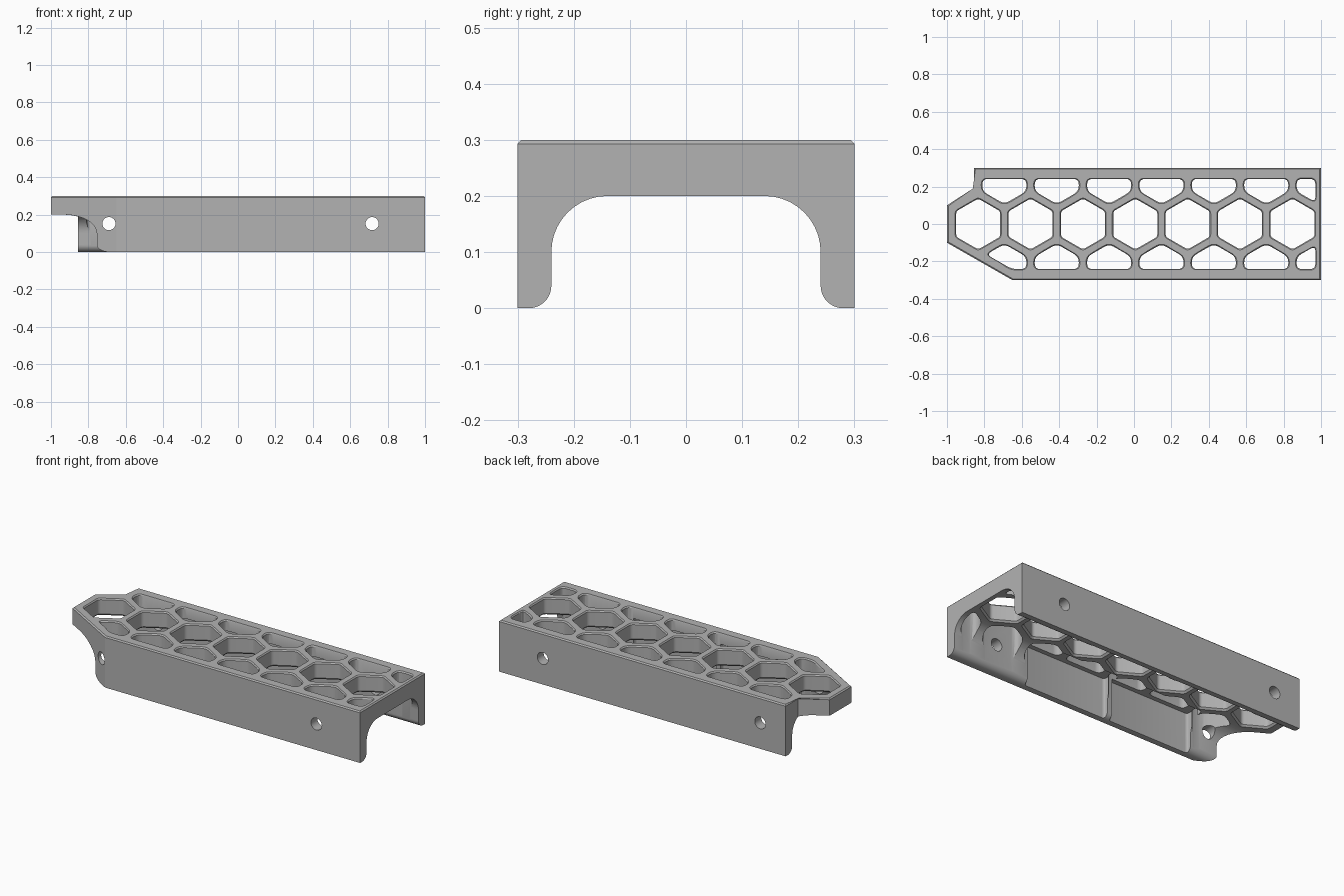
import bpy, bmesh, math
from mathutils import Vector

cube = bpy.data.objects.get("Cube")
if cube:
    bpy.data.objects.remove(cube)

grey = bpy.data.materials.new("matte_grey")
grey.use_nodes = True
grey.diffuse_color = (0.45, 0.45, 0.45, 1)
grey.node_tree.nodes["Principled BSDF"].inputs["Base Color"].default_value = (0.45, 0.45, 0.45, 1)


def loft(bm, rings):
    """Closed solid through rings of equal point count."""
    loops = [[bm.verts.new(p) for p in ring] for ring in rings]
    for a, b in zip(loops, loops[1:]):
        for i in range(len(a)):
            j = (i + 1) % len(a)
            bm.faces.new((a[i], a[j], b[j], b[i]))
    bm.faces.new(loops[0][::-1])
    bm.faces.new(loops[-1])


def finish(bm, name):
    bmesh.ops.recalc_face_normals(bm, faces=bm.faces)
    mesh = bpy.data.meshes.new(name)
    bm.to_mesh(mesh)
    bm.free()
    mesh.materials.append(grey)
    ob = bpy.data.objects.new(name, mesh)
    bpy.context.collection.objects.link(ob)
    return ob


def arc(cy, cz, r, start, end, n=10):
    angles = [math.radians(start + (end - start) * i / n) for i in range(n + 1)]
    return [(cy + r * math.cos(a), cz + r * math.sin(a)) for a in angles]


def clip(poly, normal, limit):
    """Keep the part of a convex polygon where p . normal <= limit."""
    out = []
    for a, b in zip(poly, poly[1:] + poly[:1]):
        da, db = a.dot(normal) - limit, b.dot(normal) - limit
        if da <= 0:
            out.append(a)
        if da * db < 0:
            out.append(a.lerp(b, da / (da - db)))
    return out


def soften(poly, r, n=4):
    """Round the corners of a polygon."""
    out = []
    for i, p in enumerate(poly):
        a, b = poly[i - 1] - p, poly[(i + 1) % len(poly)] - p
        pa = p + a.normalized() * min(r, a.length * 0.45)
        pb = p + b.normalized() * min(r, b.length * 0.45)
        out += [pa.lerp(p, k / n).lerp(p.lerp(pb, k / n), k / n) for k in range(n + 1)]
    return out


def hexagon(x, y, r=0.136):
    return [Vector((x + r * math.sin(k * math.pi / 3), y + r * math.cos(k * math.pi / 3)))
            for k in range(6)]


def cell_rings(poly, levels):
    """Rings for a cell cutter; levels are (height, outward flare)."""
    c = sum(poly, Vector((0, 0))) / len(poly)
    return [[(*(p + (p - c).normalized() * flare), z) for p in poly] for z, flare in levels]


# Body: outline extruded, with a small chamfer round the top
outline = [(-1, -0.1), (-0.65, -0.3), (1, -0.3), (1, 0.3), (-0.855, 0.3), (-0.855, 0.185), (-1, 0.1)]
bm = bmesh.new()
loft(bm, [[(x, y, z) for x, y in outline] for z in (0, 0.3)])
rim = [e for e in bm.edges if all(v.co.z > 0.2 for v in e.verts)]
bmesh.ops.bevel(bm, geom=rim, offset=0.007, segments=1, affect='EDGES')
body = finish(bm, "honeycomb_channel")

# Arched channel under the deck, with rounded feet
bm = bmesh.new()
half = [(0.28, -0.05)] + arc(0.28, 0.04, 0.04, 270, 180) + arc(0.14, 0.1, 0.1, 0, 90)
section = half + [(-y, z) for y, z in reversed(half)]
loft(bm, [[(x, y, z) for y, z in section] for x in (-1.2, 1.2)])
channel = finish(bm, "channel_cutter")

# Recessed bays inside both walls, either side of a central rib
bm = bmesh.new()
for side in (-1, 1):
    for x0, x1 in ((-0.58, -0.055), (-0.025, 0.51)):
        bay = [Vector(p) for p in ((x0, side * 0.15), (x1, side * 0.15), (x1, side * 0.268), (x0, side * 0.268))]
        bay = soften(bay, 0.015)
        loft(bm, [[(*p, z) for p in bay] for z in (-0.05, 0.235)])
bays = finish(bm, "bay_cutter")

# Honeycomb cells: whole middle row, trimmed outer rows
bm = bmesh.new()
diagonal = Vector((-0.2, -0.35)).normalized()
edge_limit = Vector((-0.65, -0.3)).dot(diagonal) - 0.05
for k in range(7):
    middle = soften(hexagon(-0.833 + 0.28 * k, 0), 0.015)
    loft(bm, cell_rings(middle, [(0.15, 0.01), (0.2, 0.01), (0.21, 0), (0.293, 0), (0.31, 0.015)]))
    for side in (-1, 1):
        cell = hexagon(-0.693 + 0.28 * k, side * 0.243)
        cell = clip(cell, Vector((0, side)), 0.241)
        cell = clip(cell, Vector((1, 0)), 0.97)
        cell = clip(cell, diagonal, edge_limit)
        loft(bm, cell_rings(soften(cell, 0.03), [(0.02, 0), (0.293, 0), (0.31, 0.015)]))
cells = finish(bm, "cell_cutter")

# Screw holes through both walls
bm = bmesh.new()
for x in (-0.69, 0.717):
    ring = arc(x, 0.152, 0.035, 0, 360, 32)[:-1]
    loft(bm, [[(px, y, pz) for px, pz in ring] for y in (-0.4, 0.4)])
holes = finish(bm, "screw_hole_cutter")

for cutter in (channel, bays, cells, holes):
    cutter.hide_render = True
    mod = body.modifiers.new(cutter.name, 'BOOLEAN')
    mod.operation = 'DIFFERENCE'
    mod.solver = 'EXACT'
    mod.object = cutter

# Bake the cuts, then drop the cutters
bpy.context.view_layer.objects.active = body
body.select_set(True)
for mod in list(body.modifiers):
    bpy.ops.object.modifier_apply(modifier=mod.name)
for cutter in (channel, bays, cells, holes):
    bpy.data.objects.remove(cutter)
bpy.ops.object.select_all(action='DESELECT')
body.select_set(True)
bpy.ops.object.shade_smooth_by_angle(angle=math.radians(25))
